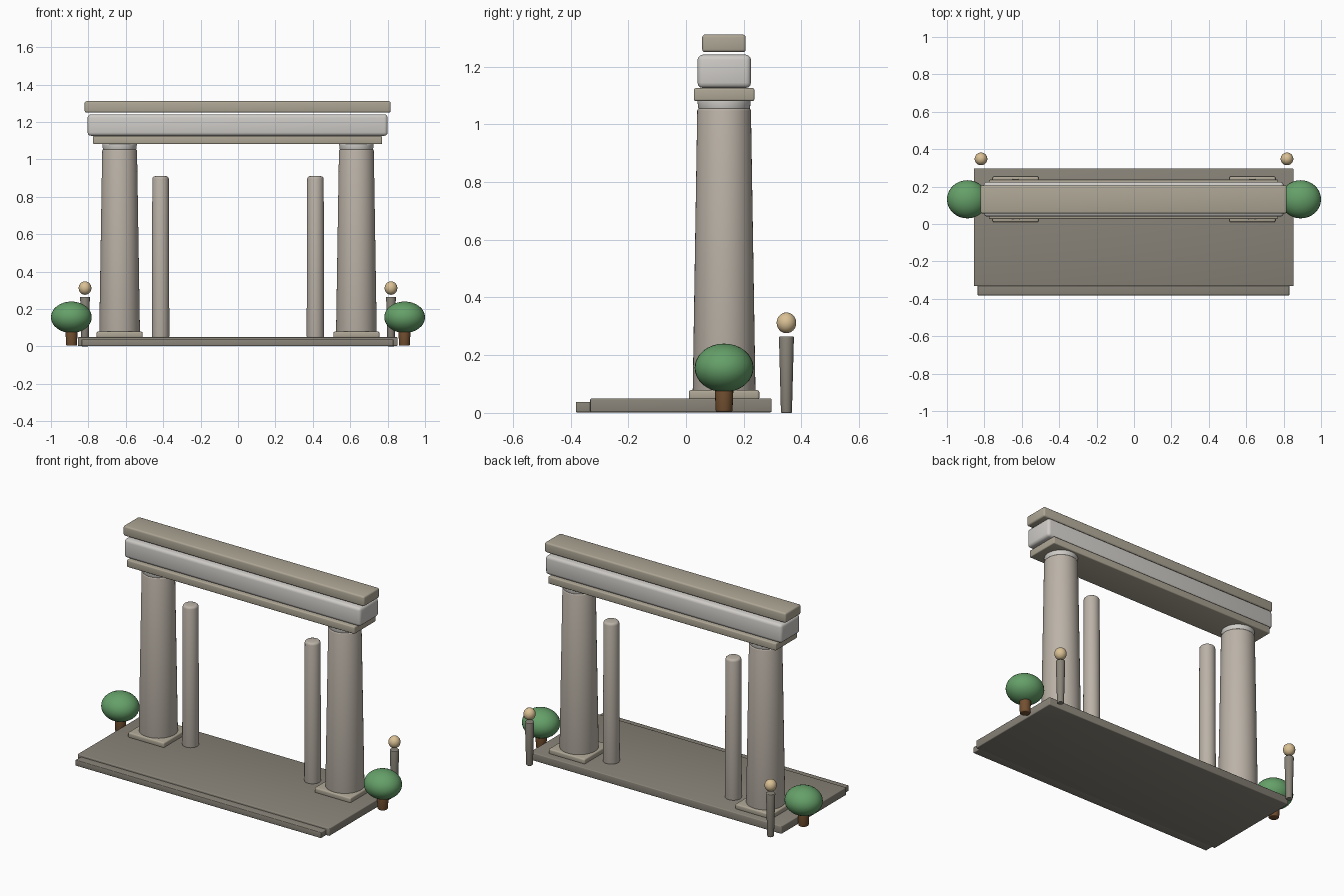
import bpy, math

if "Cube" in bpy.data.objects:
    bpy.data.objects.remove(bpy.data.objects["Cube"])


def material(name, r, g, b):
    m = bpy.data.materials.new(name)
    m.diffuse_color = (r, g, b, 1)
    m.use_nodes = True
    m.node_tree.nodes["Principled BSDF"].inputs["Base Color"].default_value = m.diffuse_color
    return m


PALE = material("pale_stone", 0.62, 0.60, 0.57)
STONE = material("stone", 0.50, 0.45, 0.39)
TRIM = material("trim_stone", 0.42, 0.38, 0.30)
PAVING = material("paving", 0.25, 0.23, 0.19)
LEAF = material("leaf", 0.13, 0.35, 0.14)
BARK = material("bark", 0.17, 0.08, 0.03)
LAMP = material("lamp_glow", 0.70, 0.53, 0.30)


def finish(name, mat, bevel=0, segments=3):
    ob = bpy.context.object
    ob.name = name
    ob.data.materials.append(mat)
    if bevel:
        mod = ob.modifiers.new("bevel", "BEVEL")
        mod.width, mod.segments = bevel, segments
        mod.limit_method = "ANGLE"
        mod.angle_limit = math.radians(40)
        bpy.ops.object.modifier_apply(modifier=mod.name)
    bpy.ops.object.shade_smooth_by_angle(angle=math.radians(35))
    return ob


def box(name, lo, hi, mat, bevel):
    bpy.ops.mesh.primitive_cube_add(size=1, location=[(a + b) / 2 for a, b in zip(lo, hi)])
    bpy.context.object.scale = [b - a for a, b in zip(lo, hi)]
    bpy.ops.object.transform_apply(location=False, rotation=False, scale=True)
    return finish(name, mat, bevel)


def tapered(name, x, y, z0, z1, r0, r1, mat, bevel, sides=32):
    bpy.ops.mesh.primitive_cone_add(vertices=sides, radius1=r0, radius2=r1, depth=z1 - z0,
                                    location=(x, y, (z0 + z1) / 2))
    return finish(name, mat, bevel)


def ball(name, loc, radii, mat):
    bpy.ops.mesh.primitive_uv_sphere_add(segments=32, ring_count=16, radius=1, location=loc)
    bpy.context.object.scale = radii
    bpy.ops.object.transform_apply(location=False, rotation=False, scale=True)
    return finish(name, mat)


# Paved platform and front step
box("platform", (-0.856, -0.332, 0.002), (0.853, 0.297, 0.05), PAVING, 0.005)
box("front_step", (-0.836, -0.382, 0.002), (0.831, -0.3, 0.038), PAVING, 0.004)

# Stacked lintel
box("architrave", (-0.775, 0.027, 1.081), (0.771, 0.237, 1.125), TRIM, 0.006)
box("frieze", (-0.804, 0.04, 1.126), (0.800, 0.225, 1.241), PALE, 0.018)
box("cornice", (-0.82, 0.056, 1.25), (0.816, 0.207, 1.311), TRIM, 0.01)

CY = 0.132
for side, s in (("left", -1), ("right", 1)):
    # Main column with plinth and neck ring
    cx = s * 0.633
    box(side + "_plinth", (cx - 0.123, CY - 0.122, 0.045), (cx + 0.123, CY + 0.122, 0.079), TRIM, 0.008)
    tapered(side + "_column", cx, CY, 0.06, 1.055, 0.109, 0.093, STONE, 0.008, 48)
    tapered(side + "_column_neck", cx, CY, 1.05, 1.085, 0.089, 0.093, PALE, 0.006, 48)
    # Slim inner column
    tapered(side + "_inner_column", s * 0.414, CY, 0.04, 0.91, 0.047, 0.044, STONE, 0.014)
    # Round shrub
    tapered(side + "_shrub_trunk", s * 0.89, CY, 0.004, 0.1, 0.029, 0.033, BARK, 0.005, 20)
    ball(side + "_shrub_crown", (s * 0.891, CY, 0.156), (0.109, 0.102, 0.084), LEAF)
    # Lamp post behind the platform
    tapered(side + "_lamp_post", s * 0.818, 0.348, 0, 0.265, 0.019, 0.026, PAVING, 0.004, 20)
    ball(side + "_lamp_globe", (s * 0.818, 0.348, 0.312), (0.034, 0.034, 0.036), LAMP)
